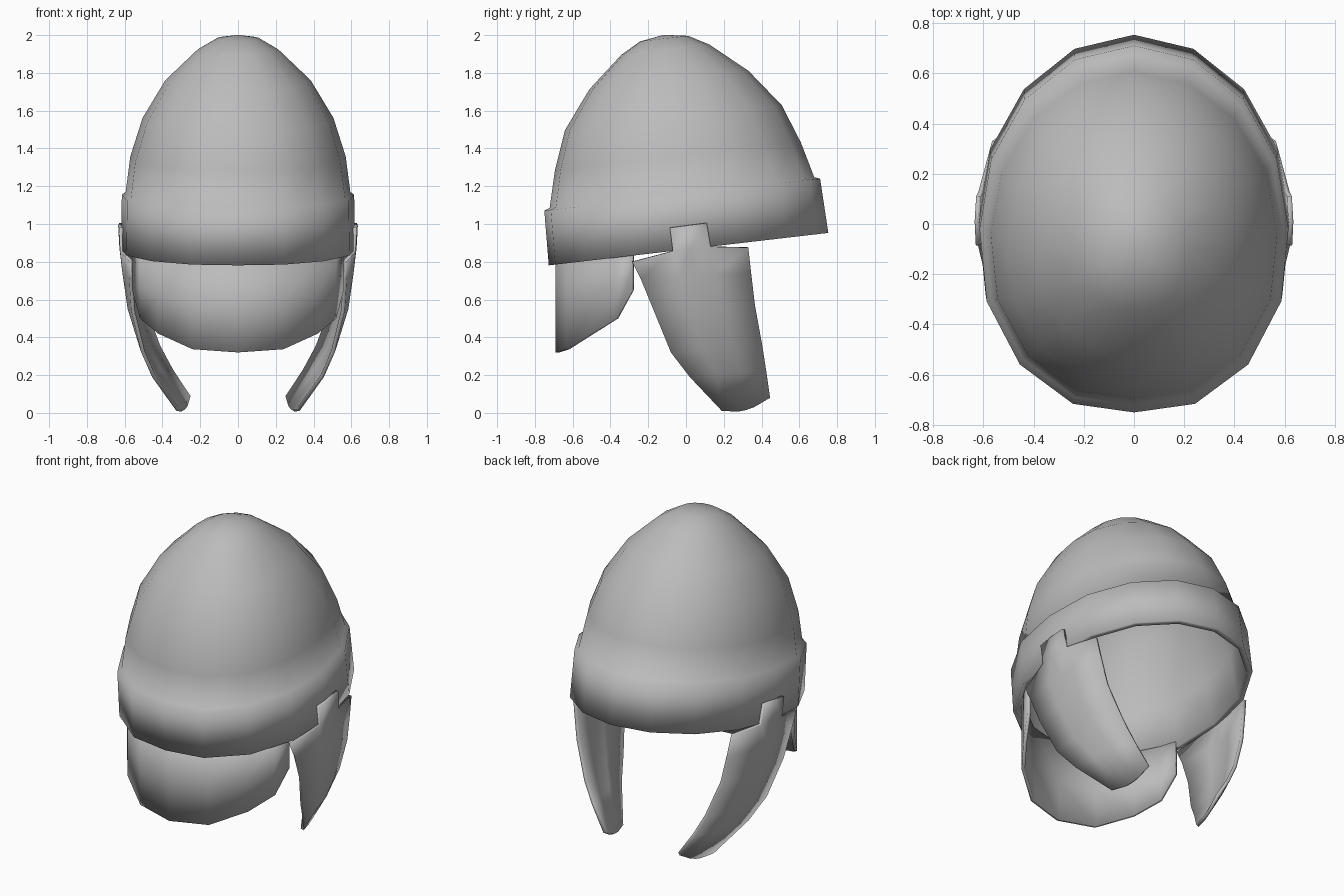
import bpy, bmesh, math

cube = bpy.data.objects.get("Cube")
if cube:
    bpy.data.objects.remove(cube, do_unlink=True)

steel = bpy.data.materials.new("grey steel")
steel.use_nodes = True
GREY = (0.5, 0.5, 0.5, 1)
steel.diffuse_color = GREY
steel.node_tree.nodes["Principled BSDF"].inputs["Base Color"].default_value = GREY

TILT = math.atan(0.116)      # the helmet leans slightly
Y0, Z0 = -0.02, 1.155        # centre of the band's top edge
SIDES = 16


def finish(name, bm):
    me = bpy.data.meshes.new(name)
    bm.to_mesh(me)
    bm.free()
    me.materials.append(steel)
    me.shade_smooth()
    ob = bpy.data.objects.new(name, me)
    bpy.context.collection.objects.link(ob)
    return ob


def ring_point(rx, ry, t, i):
    """Point on a tilted oval that is a little fuller towards the front."""
    a = 2 * math.pi * i / SIDES
    full = 1 + (0.045 * abs(math.sin(2 * a)) if math.cos(a) > 0.01 else 0)
    x, d = rx * full * math.sin(a), -ry * full * math.cos(a)
    return (x, Y0 + d * math.cos(TILT) - t * math.sin(TILT),
            Z0 + d * math.sin(TILT) + t * math.cos(TILT))


def shell(name, profile):
    """Loft oval rings (half width, half length, height); zero width is a pole."""
    bm = bmesh.new()
    rings = [[bm.verts.new(ring_point(*p, i)) for i in range(SIDES if p[0] else 1)]
             for p in profile]
    for a, b in zip(rings, rings[1:]):
        for i in range(SIDES):
            j = (i + 1) % SIDES
            quad = [a[i % len(a)], a[j % len(a)], b[j % len(b)], b[i % len(b)]]
            bm.faces.new(list(dict.fromkeys(quad)))
    bmesh.ops.remove_doubles(bm, verts=bm.verts, dist=1e-5)
    bmesh.ops.recalc_face_normals(bm, faces=bm.faces)
    return finish(name, bm)


def sheet(name, rows, thickness, mirror=False):
    """Plate from rows of points, bottom row first; None leaves a gap."""
    bm = bmesh.new()
    grid = [[p and bm.verts.new(p) for p in row] for row in rows]
    for a, b in zip(grid, grid[1:]):
        for i in range(len(a) - 1):
            quad = (a[i], a[i + 1], b[i + 1], b[i])
            if all(quad):
                bm.faces.new(quad)
    ob = finish(name, bm)
    if mirror:
        ob.modifiers.new("mirror", 'MIRROR')
    mod = ob.modifiers.new("thickness", 'SOLIDIFY')
    mod.thickness = thickness
    mod.offset = -1
    return ob


# Dome with raised brow band, outer skin then hollow inside
shell("helmet_bowl", [
    (0.585, 0.71, -0.29), (0.62, 0.745, -0.29), (0.615, 0.735, 0.0), (0.595, 0.705, 0.012),
    (0.57, 0.655, 0.205), (0.505, 0.578, 0.41), (0.385, 0.425, 0.61),
    (0.215, 0.235, 0.773), (0.115, 0.128, 0.832), (0, 0, 0.852),
    (0.20, 0.21, 0.75), (0.365, 0.40, 0.59), (0.485, 0.555, 0.395),
    (0.56, 0.67, 0.0), (0.585, 0.71, -0.29)])

# Curved flap below the band: (angle from the front, lower edge height)
half = [(0, 0.32), (23, 0.337), (43.5, 0.42), (57.6, 0.50), (65.6, 0.65)]
columns = [(-a, z) for a, z in half[:0:-1]] + half
flap = [[], [], []]
for angle, low in columns:
    a = math.radians(angle)
    x, y = 0.615 * math.sin(a), -0.69 * math.cos(a)
    top = 0.895 + 0.116 * y
    for k, row in enumerate(flap):
        row.append((x, y, low + (top - low) * k / 2))
sheet("neck_flap", flap, 0.02)

# Cheek guards follow the oval of the band and curl inwards towards the bottom
curl = [(0.0, 0.34), (0.19, 0.455), (0.34, 0.525), (0.57, 0.59), (0.85, 0.627), (1.02, 0.636)]


def cheek_point(y, z):
    for (z0, x0), (z1, x1) in zip(curl, curl[1:]):
        if z <= z1:
            break
    x = x0 + (x1 - x0) * (z - z0) / (z1 - z0)
    return (x - 0.62 * (1 - math.sqrt(1 - (y / 0.75) ** 2)), y, z)


# Each row: front (y, z), back (y, z), bow of the row's middle in z
cheek_rows = [
    (0.19, 0.01, 0.445, 0.08, -0.03),
    (0.02, 0.19, 0.425, 0.22, 0),
    (-0.08, 0.32, 0.405, 0.35, 0),
    (-0.17, 0.54, 0.365, 0.57, 0),
    (-0.24, 0.71, 0.345, 0.74, 0),
    (-0.285, 0.80, 0.33, 0.875, 0.033)]
cheek = [[cheek_point(yf + (yb - yf) * u, zf + (zb - zf) * u + 4 * bow * u * (1 - u))
          for u in (0, 0.35, 0.5, 0.675, 1)]
         for yf, zf, yb, zb, bow in cheek_rows]
# Hinge tab rising over the band
cheek.append([None, cheek_point(-0.085, 0.98), cheek_point(0.01, 0.992),
              cheek_point(0.11, 1.005), None])
sheet("cheek_guards", cheek, 0.02, mirror=True)
